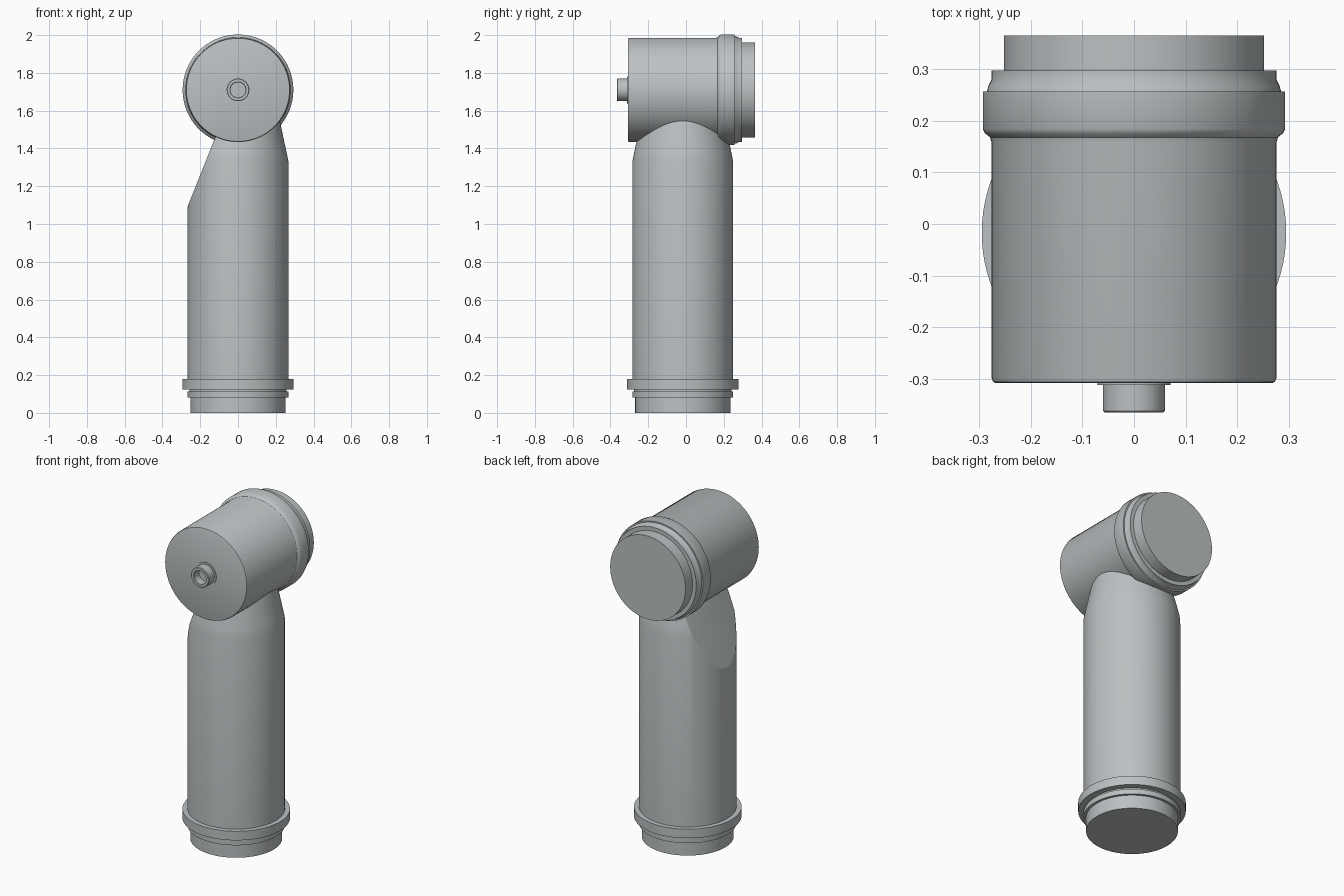
import bpy, bmesh, math
from mathutils import Vector, Matrix

cube = bpy.data.objects.get("Cube")
if cube:
    bpy.data.objects.remove(cube)

grey = bpy.data.materials.new("cool_grey")
grey.use_nodes = True
grey.diffuse_color = (0.50, 0.53, 0.54, 1)
grey.node_tree.nodes["Principled BSDF"].inputs["Base Color"].default_value = grey.diffuse_color

BODY_Y, HEAD_Z = -0.017, 1.71
SIDES = 96


def lathe(profile):
    """Closed solid of revolution about z from (radius, height) points."""
    bm = bmesh.new()
    rings = []
    for r, h in profile:
        rings.append([bm.verts.new((r * math.cos(a), r * math.sin(a), h))
                      for a in (2 * math.pi * i / SIDES for i in range(SIDES))])
    for low, high in zip(rings, rings[1:]):
        for i in range(SIDES):
            j = (i + 1) % SIDES
            bm.faces.new((low[i], low[j], high[j], high[i]))
    bm.faces.new(rings[0][::-1])
    bm.faces.new(rings[-1])
    return bm


def finish(name, bm, matrix):
    bm.transform(matrix)
    bmesh.ops.recalc_face_normals(bm, faces=bm.faces)
    mesh = bpy.data.meshes.new(name)
    bm.to_mesh(mesh)
    bm.free()
    mesh.materials.append(grey)
    ob = bpy.data.objects.new(name, mesh)
    bpy.context.collection.objects.link(ob)
    bpy.ops.object.select_all(action='DESELECT')
    ob.select_set(True)
    bpy.context.view_layer.objects.active = ob
    bpy.ops.object.shade_smooth_by_angle(angle=math.radians(28))
    return ob


upright = Matrix.Translation((0, BODY_Y, 0))
# Lathe height runs along +y for the head parts
sideways = Matrix.Translation((0, 0, HEAD_Z)) @ Matrix.Rotation(-math.pi / 2, 4, 'X')

# Upright handle with tapered neck, one side sliced off at a slant
body = lathe([(0.267, 0.17), (0.267, 1.33), (0.257, 1.38), (0.225, 1.53), (0.21, 1.6)])
cut = bmesh.ops.bisect_plane(body, geom=body.verts[:] + body.edges[:] + body.faces[:],
                             plane_co=Vector((-0.27, 0, 1.085)),
                             plane_no=Vector((-1, 0, 0.4)), clear_outer=True)
rim = [e for e in cut["geom_cut"] if isinstance(e, bmesh.types.BMEdge)]
bmesh.ops.edgenet_fill(body, edges=rim)
bmesh.ops.bevel(body, geom=rim, offset=0.008, segments=3, affect='EDGES', profile=0.5)
finish("handle", body, upright)

# Stepped foot with groove and flange
finish("foot", lathe([(0.252, 0), (0.252, 0.082), (0.267, 0.082), (0.267, 0.113),
                      (0.258, 0.113), (0.258, 0.125), (0.295, 0.125), (0.295, 0.18),
                      (0.26, 0.18)]), upright)

# Horizontal head with raised band and rear spigot
finish("head", lathe([(0.268, -0.308), (0.273, -0.306), (0.276, -0.298), (0.276, 0.158),
                      (0.279, 0.168), (0.289, 0.176), (0.293, 0.184), (0.293, 0.257),
                      (0.285, 0.257), (0.282, 0.268), (0.276, 0.28), (0.276, 0.297),
                      (0.252, 0.297), (0.252, 0.365)]), sideways)

# Hollow front nozzle with a thin flange
finish("nozzle", lathe([(0.071, -0.306), (0.071, -0.312), (0.06, -0.312), (0.06, -0.362),
                        (0.057, -0.365), (0.043, -0.365), (0.04, -0.362),
                        (0.04, -0.315)]), sideways)
